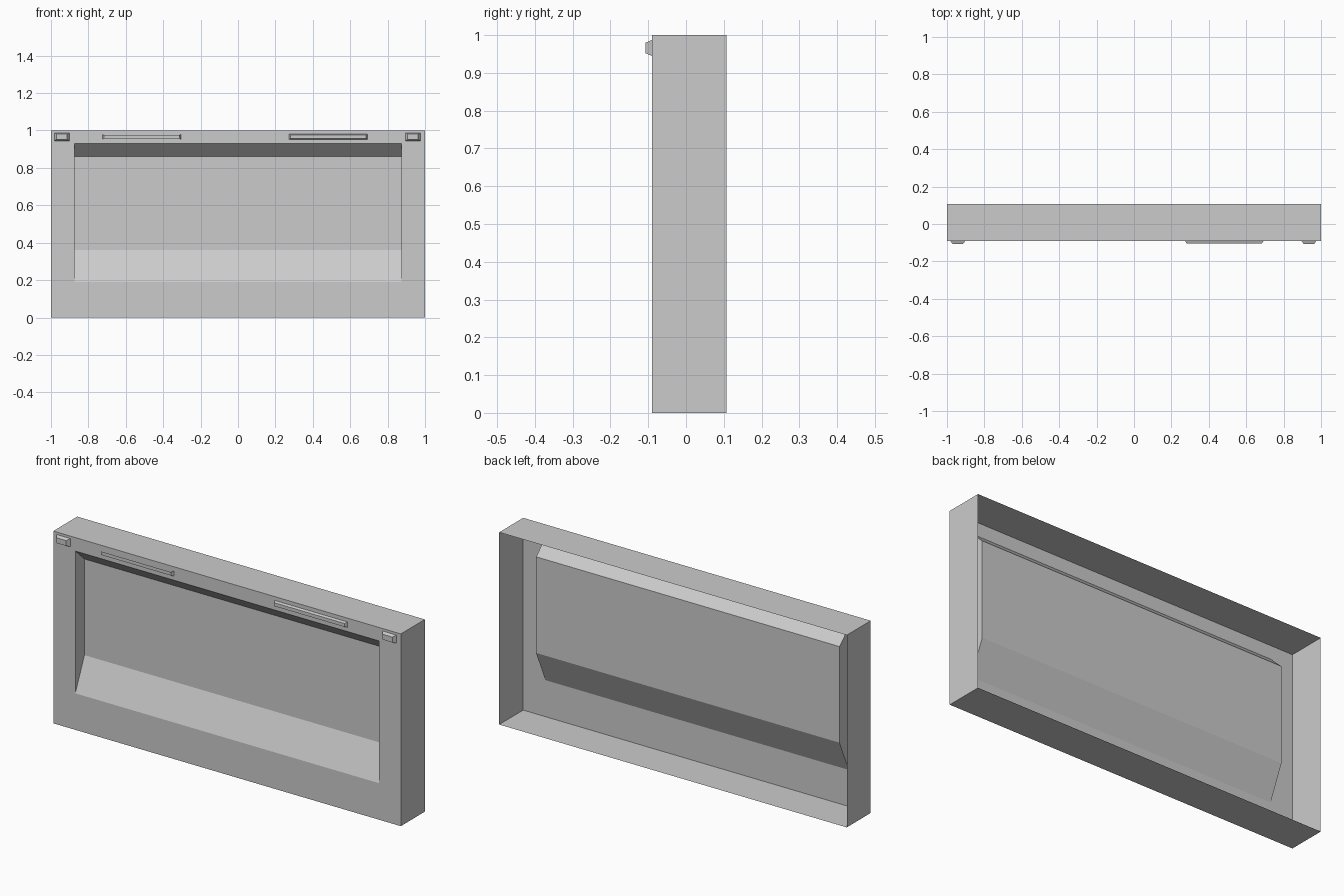
import bpy
import bmesh

cube = bpy.data.objects.get("Cube")
if cube:
    bpy.data.objects.remove(cube, do_unlink=True)

grey = bpy.data.materials.new("plain grey")
grey.use_nodes = True
colour = (0.6, 0.6, 0.6, 1)
grey.diffuse_color = colour
grey.node_tree.nodes["Principled BSDF"].inputs["Base Color"].default_value = colour


def stepped_shell(name, rings, sides=(0, 1, 2, 3)):
    """Join rectangles (x0, x1, z0, z1, y) from back to front and cap the last.
    Sides: 0 bottom, 1 right end, 2 top, 3 left end."""
    bm = bmesh.new()
    loops = [[bm.verts.new(p) for p in ((x0, y, z0), (x1, y, z0), (x1, y, z1), (x0, y, z1))]
             for x0, x1, z0, z1, y in rings]
    for a, b in zip(loops, loops[1:]):
        for i in sides:
            j = (i + 1) % 4
            bm.faces.new((a[i], a[j], b[j], b[i]))
    bm.faces.new(loops[-1])
    mesh = bpy.data.meshes.new(name)
    bm.to_mesh(mesh)
    bm.free()
    mesh.materials.append(grey)
    obj = bpy.data.objects.new(name, mesh)
    bpy.context.collection.objects.link(obj)
    return obj


FRONT, BACK = -0.09, 0.107

# Open-backed case with a sloped recess in the front
stepped_shell("case", [
    (-1, 1, 0, 1, BACK),
    (-1, 1, 0, 1, FRONT),
    (-0.873, 0.873, 0.19, 0.93, FRONT),
    (-0.873, 0.873, 0.36, 0.86, -0.015),
])


def raised_block(name, x, z, half_w, half_h, taper_x, taper_z, height, sides=(0, 1, 2, 3)):
    """Block on the front, narrowing towards its face."""
    w, h = half_w - taper_x, half_h - taper_z
    stepped_shell(name, [
        (x - half_w, x + half_w, z - half_h, z + half_h, FRONT),
        (x - w, x + w, z - h, z + h, FRONT - height),
    ], sides)


# Corner buttons
for side, x in (("right", -0.942), ("left", 0.935)):
    raised_block(side + "_button", x, 0.966, 0.04, 0.021, 0.012, 0.007, 0.017)

# Long bars; the right one is open along its top and bottom
raised_block("left_bar", 0.483, 0.966, 0.21, 0.014, 0.008, 0.005, 0.013)
raised_block("right_bar", -0.515, 0.966, 0.21, 0.014, 0.008, 0.005, 0.013, sides=(1, 3))
